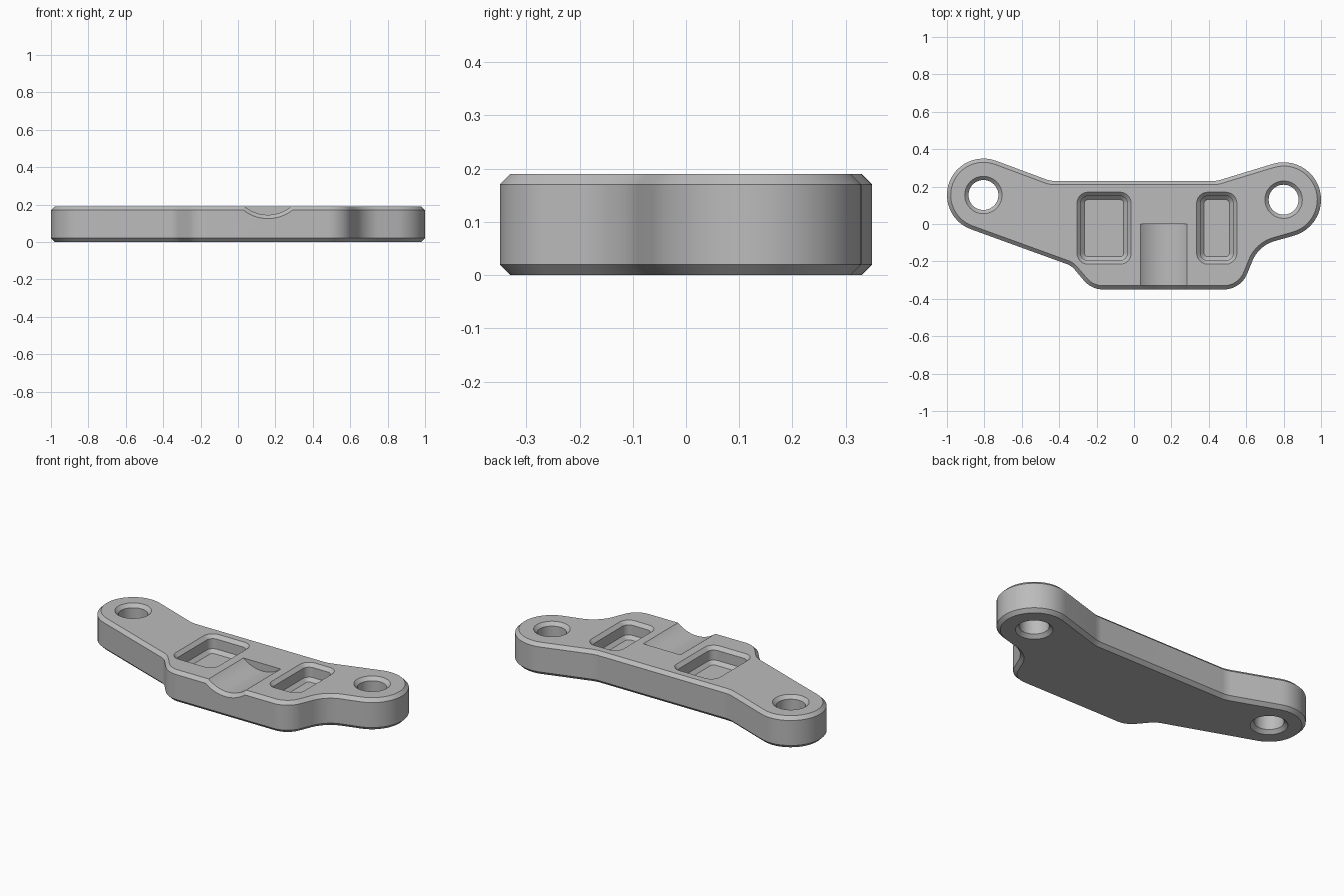
import bpy, bmesh
from math import atan2, acos, cos, sin, pi, tau, hypot

cube = bpy.data.objects.get("Cube")
if cube:
    bpy.data.objects.remove(cube)

HEIGHT, CHAMFER = 0.19, 0.02

grey = bpy.data.materials.new("plain_grey")
grey.use_nodes = True
grey.diffuse_color = (0.5, 0.5, 0.5, 1)
grey.node_tree.nodes["Principled BSDF"].inputs["Base Color"].default_value = (0.5, 0.5, 0.5, 1)


def outline(circles, inset, steps=24):
    """Counter-clockwise belt round circles (x, y, r); negative r is a concave fillet."""
    if len(circles) == 1:
        x, y, r = circles[0]
        n = steps * 2
        return [(x + (r - inset) * cos(tau * i / n), y + (r - inset) * sin(tau * i / n)) for i in range(n)]
    normals = []
    for (x1, y1, r1), (x2, y2, r2) in zip(circles, circles[1:] + circles[:1]):
        dx, dy = x2 - x1, y2 - y1
        normals.append(atan2(dy, dx) - acos((r1 - r2) / hypot(dx, dy)))
    pts = []
    for i, (x, y, r) in enumerate(circles):
        start = normals[i - 1]
        sweep = (normals[i] - start) % tau
        if r < 0:
            sweep -= tau
        for k in range(steps + 1):
            a = start + sweep * k / steps
            pts.append((x + (r - inset) * cos(a), y + (r - inset) * sin(a)))
    return pts


def make_object(name, rings):
    """Closed solid lofted through rings of 3D points."""
    bm = bmesh.new()
    loops = [[bm.verts.new(p) for p in ring] for ring in rings]
    n = len(loops[0])
    for a, b in zip(loops, loops[1:]):
        for i in range(n):
            j = (i + 1) % n
            bm.faces.new((a[i], a[j], b[j], b[i]))
    bm.faces.new(loops[0][::-1])
    bm.faces.new(loops[-1])
    bmesh.ops.recalc_face_normals(bm, faces=bm.faces[:])
    mesh = bpy.data.meshes.new(name)
    bm.to_mesh(mesh)
    bm.free()
    mesh.materials.append(grey)
    obj = bpy.data.objects.new(name, mesh)
    bpy.context.collection.objects.link(obj)
    return obj


def loft(name, circles, layers):
    return make_object(name, [[(x, y, z) for x, y in outline(circles, inset)] for inset, z in layers])


def rounded_box(x0, x1, y0, y1, r):
    return [(x0 + r, y0 + r, r), (x1 - r, y0 + r, r), (x1 - r, y1 - r, r), (x0 + r, y1 - r, r)]


# Chamfered plate with two mounting ears
left_ear, right_ear = (-0.805, 0.155, 0.195), (0.80, 0.13, 0.20)
plate = loft("bracket_plate", [
    left_ear, (-0.394, -0.308, -0.10), (-0.165, -0.215, 0.135),
    (0.48, -0.215, 0.135), (0.80, -0.265, -0.18), right_ear,
    (0.42, 0.38, -0.15), (-0.42, 0.38, -0.15),
], [(CHAMFER, 0), (0, CHAMFER), (0, HEIGHT - CHAMFER), (CHAMFER, HEIGHT)])

cutters = []

# Through holes, chamfered at both ends
for x, y, r in (left_ear, right_ear):
    cutters.append(loft("hole_cutter", [(x, y, 0.10)], [
        (-0.01, -0.01), (CHAMFER, CHAMFER), (CHAMFER, HEIGHT - CHAMFER), (-0.01, HEIGHT + 0.01)]))

# Blind pockets with a chamfered rim and floor
for x0, x1 in ((-0.305, -0.015), (0.335, 0.55)):
    cutters.append(loft("pocket_cutter", rounded_box(x0, x1, -0.215, 0.17, 0.06), [
        (0.04, 0.09), (0.02, 0.11), (0.02, HEIGHT - 0.02), (-0.01, HEIGHT + 0.01)]))

# Shallow round groove, flared where it meets the front edge
R = 0.194
cutters.append(make_object("groove_cutter", [
    [(0.16 + r * cos(tau * i / 96), y, 0.339 + r * sin(tau * i / 96)) for i in range(96)]
    for y, r in ((-0.37, R + 0.04), (-0.33, R), (0, R))]))

bpy.context.view_layer.objects.active = plate
for cutter in cutters:
    cutter.hide_render = True
    mod = plate.modifiers.new("cut", "BOOLEAN")
    mod.operation, mod.solver, mod.object = "DIFFERENCE", "EXACT", cutter
    bpy.ops.object.modifier_apply(modifier=mod.name)
    bpy.data.objects.remove(cutter)

# Smooth curves, crisp chamfers
for obj in bpy.context.selected_objects:
    obj.select_set(False)
plate.select_set(True)
bpy.ops.object.shade_smooth_by_angle(angle=pi / 7)
